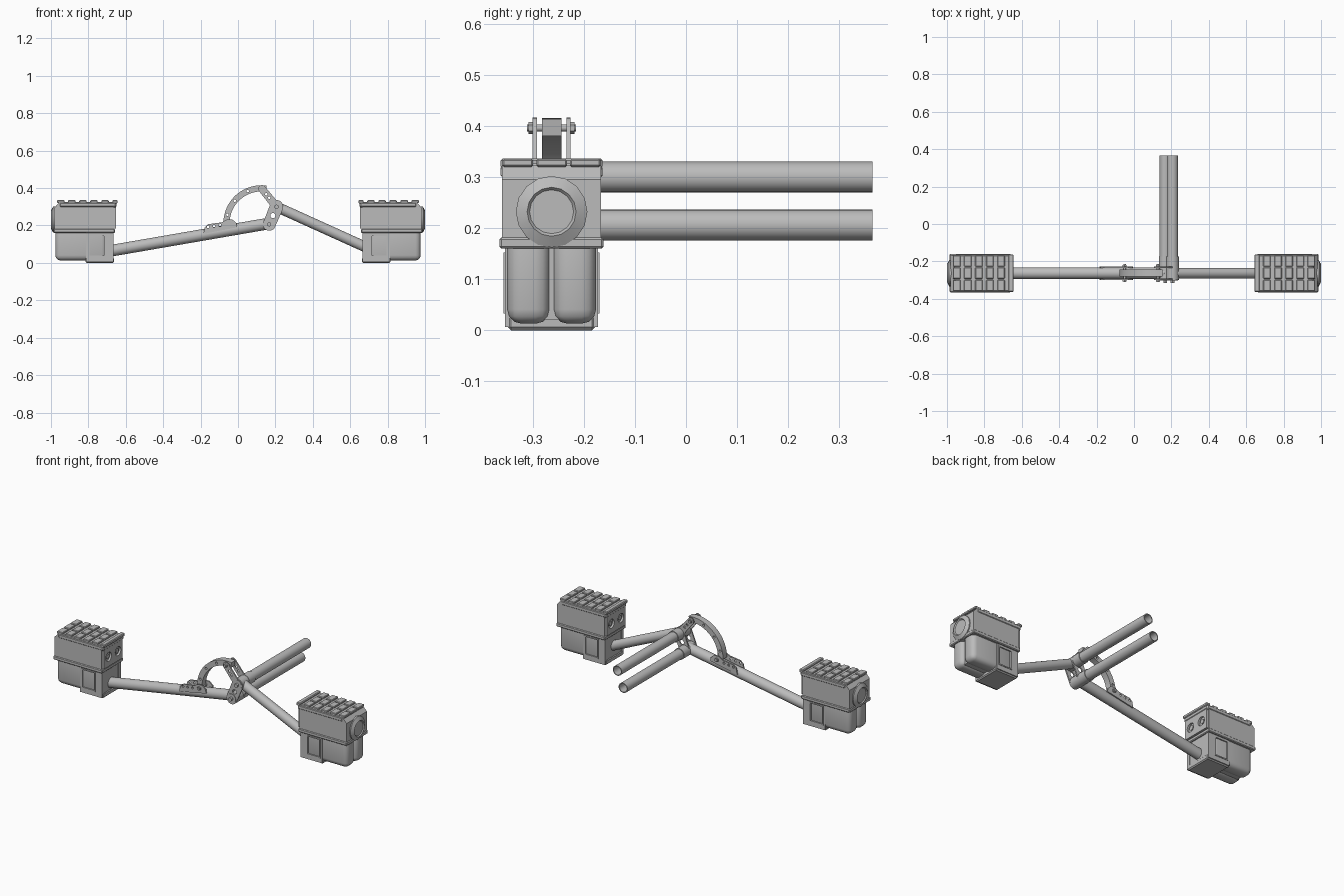
import bpy, bmesh, math
from mathutils import Vector, Matrix

if "Cube" in bpy.data.objects:
    bpy.data.objects.remove(bpy.data.objects["Cube"], do_unlink=True)

GREY = (0.5, 0.5, 0.5, 1)
metal = bpy.data.materials.new("grey_metal")
metal.use_nodes = True
metal.diffuse_color = GREY
metal.node_tree.nodes["Principled BSDF"].inputs["Base Color"].default_value = GREY

YC = -0.263                      # centre plane of the pedals
AXES = {"y": Matrix(((1, 0, 0, 0), (0, 0, 1, 0), (0, 1, 0, 0), (0, 0, 0, 1))),
        "x": Matrix(((0, 0, 1, 0), (1, 0, 0, 0), (0, 1, 0, 0), (0, 0, 0, 1)))}


def finish(name, bm, mirror=False):
    bmesh.ops.recalc_face_normals(bm, faces=bm.faces)
    me = bpy.data.meshes.new(name)
    bm.to_mesh(me)
    bm.free()
    me.materials.append(metal)
    ob = bpy.data.objects.new(name, me)
    bpy.context.collection.objects.link(ob)
    bpy.ops.object.select_all(action="DESELECT")
    ob.select_set(True)
    bpy.context.view_layer.objects.active = ob
    bpy.ops.object.shade_smooth_by_angle(angle=math.radians(32))
    if mirror:
        ob.modifiers.new("mirror", "MIRROR").use_mirror_merge = False
    return ob


def add_box(bm, lo, hi, bevel=0, segments=1):
    lo, hi = Vector(lo), Vector(hi)
    part = bmesh.new()
    bmesh.ops.create_cube(part, size=1, matrix=Matrix.Translation((lo + hi) / 2)
                          @ Matrix.Diagonal((*(hi - lo), 1)))
    if bevel:
        bmesh.ops.bevel(part, geom=part.edges[:], offset=bevel, segments=segments,
                        profile=0.5, affect="EDGES")
    tmp = bpy.data.meshes.new("part")
    part.to_mesh(tmp)
    part.free()
    bm.from_mesh(tmp)
    bpy.data.meshes.remove(tmp)


def box(name, lo, hi, bevel=0, segments=1, mirror=True):
    bm = bmesh.new()
    add_box(bm, lo, hi, bevel, segments)
    return finish(name, bm, mirror)


def rod(name, a, b, r1, r2=None, n=24, mirror=False, recess=0):
    a, b = Vector(a), Vector(b)
    d = b - a
    bm = bmesh.new()
    bmesh.ops.create_cone(bm, cap_ends=True, segments=n, radius1=r1, radius2=r2 or r1,
                          depth=d.length, matrix=Matrix.Translation((a + b) / 2)
                          @ d.to_track_quat("Z", "Y").to_matrix().to_4x4())
    if recess:
        bm.normal_update()
        cap = [f for f in bm.faces if f.normal.dot(d.normalized()) > 0.9 and len(f.verts) == n]
        bmesh.ops.inset_region(bm, faces=cap, thickness=0.005)
        bmesh.ops.translate(bm, verts=cap[0].verts[:], vec=-d.normalized() * recess)
    return finish(name, bm, mirror)


def circle(x, y, r, n=24, start=0, sweep=math.tau):
    steps = n if sweep == math.tau else n - 1
    return [(x + r * math.cos(start + sweep * i / steps),
             y + r * math.sin(start + sweep * i / steps)) for i in range(n)]


def plate(name, loops, c0, c1, axis="y", mirror=False):
    """Outline with holes, extruded from c0 to c1 along an axis."""
    cu = bpy.data.curves.new(name, "CURVE")
    cu.dimensions, cu.fill_mode, cu.extrude = "2D", "BOTH", abs(c1 - c0) / 2
    for pts in loops:
        sp = cu.splines.new("POLY")
        sp.points.add(len(pts) - 1)
        for p, q in zip(sp.points, pts):
            p.co = (*q, 0, 1)
        sp.use_cyclic_u = True
    ob = bpy.data.objects.new(name, cu)
    bpy.context.collection.objects.link(ob)
    dg = bpy.context.evaluated_depsgraph_get()
    me = bpy.data.meshes.new_from_object(ob.evaluated_get(dg))
    bpy.data.objects.remove(ob)
    bpy.data.curves.remove(cu)
    bm = bmesh.new()
    bm.from_mesh(me)
    bpy.data.meshes.remove(me)
    bmesh.ops.remove_doubles(bm, verts=bm.verts, dist=1e-5)
    bm.transform(AXES[axis] @ Matrix.Translation((0, 0, (c0 + c1) / 2)))
    return finish(name, bm, mirror)


def capsule(a, b, r1, r2):
    """Rounded link outline around two points."""
    t = math.atan2(b[1] - a[1], b[0] - a[0])
    return (circle(*b, r2, 12, t - math.pi / 2, math.pi)
            + circle(*a, r1, 12, t + math.pi / 2, math.pi))


def rect(x0, x1, z0, z1):
    return [(x0, z0), (x1, z0), (x1, z1), (x0, z1)]


# Pedal housings: upper shell, flange and top lip
plate("upper_housing", [[(0.665, 0.165), (0.982, 0.165), (0.982, 0.295), (0.955, 0.323),
                         (0.665, 0.323)]], YC - 0.097, YC + 0.097, mirror=True)
box("housing_flange", (0.658, YC - 0.102, 0.16), (0.986, YC + 0.102, 0.182), 0.004)
box("housing_top", (0.65, YC - 0.1, 0.295), (0.957, YC + 0.1, 0.326), 0.008)
box("top_lip", (0.644, YC - 0.1, 0.317), (0.672, YC + 0.1, 0.336), 0.004)

# Raised tread blocks on the top
bm = bmesh.new()
for i in range(5):
    x = 0.709 + 0.059 * i
    for j in (-1, 0, 1):
        y = YC + 0.066 * j
        add_box(bm, (x - 0.018, y - 0.03, 0.32), (x + 0.022, y + 0.03, 0.335), 0.003)
finish("tread_blocks", bm, True)

# Inner end panel with two round sockets
plate("socket_panel", [rect(YC - 0.09, YC + 0.09, 0.185, 0.3)]
      + [circle(YC + s * 0.045, 0.243, 0.027) for s in (-1, 1)], 0.653, 0.667, "x", True)
for s in (-1, 1):
    rod("socket_pin", (0.67, YC + s * 0.045, 0.243), (0.658, YC + s * 0.045, 0.243),
        0.014, n=16, mirror=True)

# Round end boss
rod("boss_base", (0.96, YC, 0.232), (0.988, YC, 0.232), 0.07, n=16, mirror=True)
rod("boss_cap", (0.988, YC, 0.232), (1.0, YC, 0.232), 0.07, 0.048, 16, True, 0.006)

# Lower body: twin lobes with a groove between them
for s in (-1, 1):
    y0, y1 = sorted((YC + s * 0.003, YC + s * 0.087))
    box("lower_lobe", (0.70, y0, 0.013), (0.977, y1, 0.23), 0.028, 3)
box("lobe_core", (0.70, YC - 0.06, 0.02), (0.955, YC + 0.06, 0.17))

# Foot block with framed windows on both sides
box("foot_core", (0.668, YC - 0.07, 0.002), (0.808, YC + 0.07, 0.164))
box("foot_sole", (0.664, YC - 0.085, 0), (0.815, YC + 0.085, 0.03), 0.006)
for s in (-1, 1):
    plate("window_frame", [rect(0.666, 0.812, 0.006, 0.164), rect(0.716, 0.795, 0.04, 0.145)],
          YC + s * 0.068, YC + s * 0.091, mirror=True)
    plate("window_rim", [rect(0.709, 0.802, 0.033, 0.152), rect(0.716, 0.795, 0.04, 0.145)],
          YC + s * 0.085, YC + s * 0.094, mirror=True)

# Pedal arms
LOW, HIGH = (0.167, 0.206), (0.206, 0.300)
rod("left_long_arm", (-0.69, YC, 0.063), (LOW[0], YC, LOW[1] + 0.005), 0.031)
rod("right_short_arm", (0.69, YC, 0.081), (HIGH[0], YC, HIGH[1]), 0.028)

# Hollow rear pipes with collars at the joint
for (x, z), name in ((LOW, "lower"), (HIGH, "upper")):
    plate(name + "_pipe", [circle(x, z, 0.03, 32), circle(x, z, 0.025, 32)], YC, 0.365)
    plate(name + "_collar", [circle(x, z, 0.034, 32), circle(x, z, 0.029, 32)],
          YC - 0.03, YC + 0.09)
    rod(name + "_pivot", (x, YC - 0.04, z), (x, YC + 0.04, z), 0.029)
    rod(name + "_bolt", (x, YC - 0.053, z), (x, YC + 0.01, z), 0.012, n=6)

# Joint plates, link plates and perforated base plates on both sides
ARC_END, ARC_FOOT = (0.128, 0.396), (-0.05, 0.21)
mid = ((LOW[0] + HIGH[0]) / 2, (LOW[1] + HIGH[1]) / 2)
base = [(-0.185, 0.155), (-0.178, 0.19), (-0.16, 0.207), (-0.085, 0.217), (-0.06, 0.232),
        (-0.03, 0.232), (-0.008, 0.212), (-0.005, 0.19)]
for s in (-1, 1):
    near, far = YC + s * 0.029, YC + s * 0.037
    plate("joint_plate", [capsule(LOW, HIGH, 0.034, 0.036), circle(*mid, 0.014, 16)], near, far)
    third = [(ARC_END[0] + (HIGH[0] - ARC_END[0]) * t, ARC_END[1] + (HIGH[1] - ARC_END[1]) * t)
             for t in (0.3, 0.5)]
    plate("link_plate", [capsule(ARC_END, HIGH, 0.02, 0.022)]
          + [circle(*p, 0.007, 12) for p in third], near, far)
    plate("base_plate", [base] + [circle(-0.16 + 0.032 * i, 0.193 + 0.004 * i, 0.007, 12)
                                  for i in range(3)], near, far)

# Curved tension band
CX, CZ = 0.125, 0.212
outer = circle(CX, CZ, 0.203, 28, math.radians(82), math.radians(98))
inner = circle(CX, CZ, 0.17, 28, math.radians(82), math.radians(98))
holes = [circle(CX + 0.187 * math.cos(a), CZ + 0.187 * math.sin(a), 0.007, 12)
         for a in map(math.radians, (113, 140, 166))]
plate("tension_band", [outer + inner[::-1]] + holes, YC - 0.019, YC + 0.019)

# Cross bolts with hexagonal heads
for x, z in (ARC_END, ARC_FOOT):
    rod("cross_bolt", (x, YC - 0.048, z), (x, YC + 0.048, z), 0.007, n=12)
    for s in (-1, 1):
        rod("bolt_head", (x, YC + s * 0.034, z), (x, YC + s * 0.045, z), 0.012, n=6)
